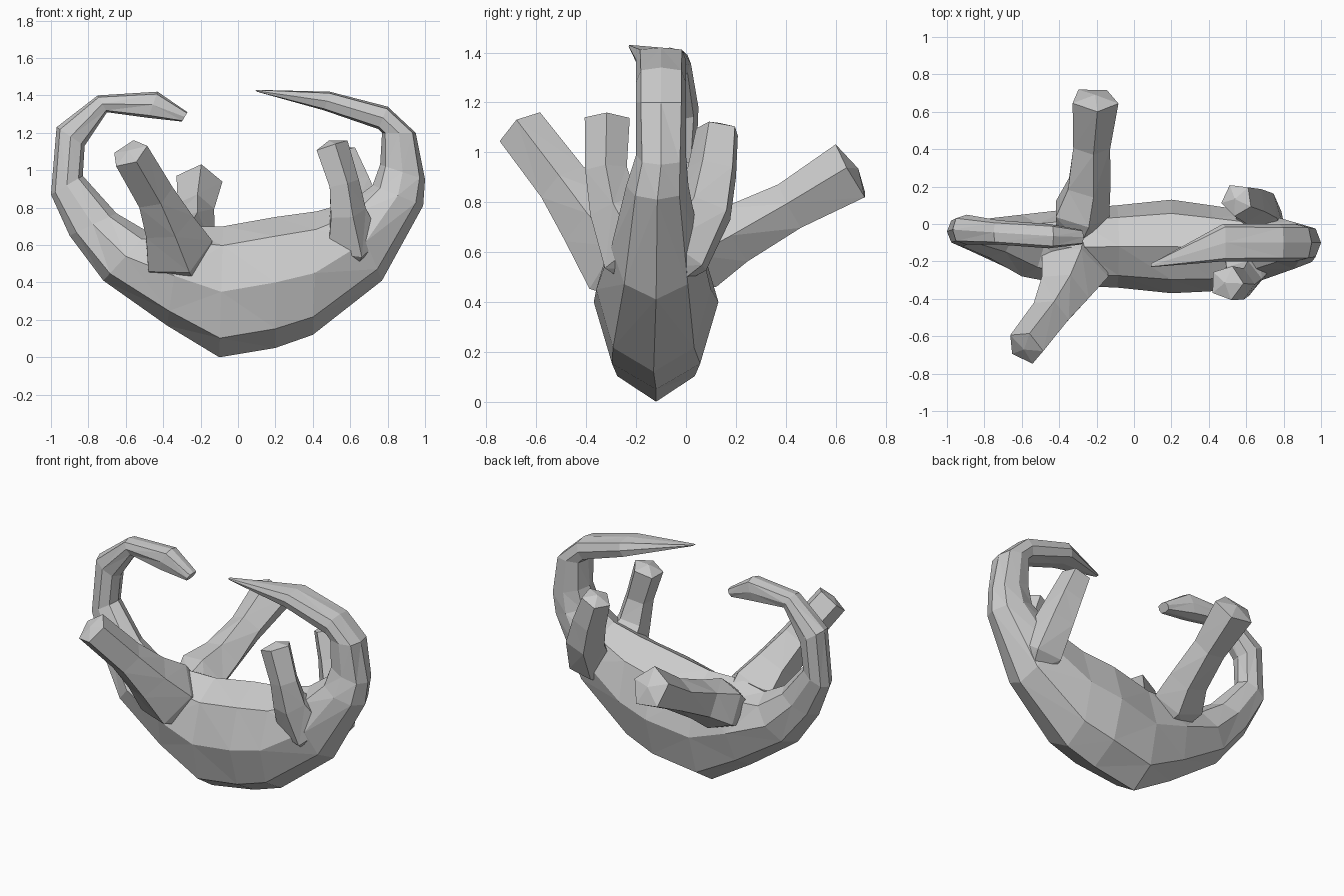
import bpy, bmesh, math
from mathutils import Vector

if "Cube" in bpy.data.objects:
    bpy.data.objects.remove(bpy.data.objects["Cube"])


def loft(name, rings, tip=None):
    """Skin point rings into a faceted closed mesh, optionally with a peaked end."""
    bm = bmesh.new()
    vs = [[bm.verts.new(p) for p in r] for r in rings]
    n = len(rings[0])
    for a, b in zip(vs, vs[1:]):
        for i in range(n):
            j = (i + 1) % n
            bm.faces.new((a[i], a[j], b[j], b[i]))
    bm.faces.new(vs[0])
    end = bm.faces.new(vs[-1])
    if tip:
        bmesh.ops.poke(bm, faces=[end], offset=0)
        bm.verts.ensure_lookup_table()
        bm.verts[-1].co = tip
    bmesh.ops.triangulate(bm, faces=bm.faces[:])
    bmesh.ops.recalc_face_normals(bm, faces=bm.faces[:])
    me = bpy.data.meshes.new(name)
    bm.to_mesh(me)
    bm.free()
    ob = bpy.data.objects.new(name, me)
    bpy.context.collection.objects.link(ob)
    return ob


def section(ox, oz, ix, iz, y0, y1, box=1.0, n=8):
    """Ring spanning outer and inner silhouette points and y0..y1; box < 1 squares it."""
    c = Vector(((ox + ix) / 2, (y0 + y1) / 2, (oz + iz) / 2))
    u = Vector((ox - ix, 0, oz - iz)) / 2
    w = Vector((0, (y1 - y0) / 2, 0))

    def p(v):
        return math.copysign(abs(v) ** box, v) if abs(v) > 1e-6 else 0.0
    return [c + u * p(math.cos(t)) + w * p(math.sin(t))
            for t in (2 * math.pi * k / n for k in range(n))]


def limb(name, path, n=5, turn=0.0, peak=0.03):
    """Tapered leg along points (x, y, z, radius)."""
    pts = [Vector(p[:3]) for p in path]
    rings = []
    for k, p in enumerate(pts):
        d = (pts[min(k + 1, len(pts) - 1)] - pts[max(k - 1, 0)]).normalized()
        u = d.cross(Vector((0, 1, 0))).normalized()
        w = d.cross(u)
        rings.append([p + path[k][3] * (u * math.cos(t) + w * math.sin(t))
                      for t in (turn + 2 * math.pi * i / n for i in range(n))])
    return loft(name, rings, pts[-1] + d * peak)


# Torso: belly-down crescent, sections are (outer x, z, inner x, z, y min, y max)
torso = [
    (-.90, .65, -.65, .77, -.18, .03),
    (-.72, .41, -.48, .67, -.28, .05),
    (-.38, .17, -.30, .70, -.33, .08),
    (-.10, .00, -.08, .70, -.34, .10),
    (.20, .05, .20, .75, -.37, .13),
    (.40, .12, .42, .78, -.36, .10),
    (.77, .41, .60, .83, -.30, .06),
    (.99, .81, .72, .92, -.24, .01),
]
# Thin curl on the left, rising from the torso and hooking back to centre
curl = [
    (-.27, 1.31, -.30, 1.26, -.11, -.03, .6),
    (-.43, 1.42, -.48, 1.28, -.13, .00, .6),
    (-.75, 1.40, -.70, 1.31, -.11, .02, .7),
    (-.97, 1.23, -.82, 1.13, -.11, .05, .8),
    (-1.0, .87, -.83, .97, -.12, .04, .9),
]
# Broad flattened sweep on the right, ending in a point
sweep = [
    (1.0, .95, .76, 1.03, -.20, .00, .8),
    (.95, 1.2, .77, 1.20, -.20, .00, .6),
    (.80, 1.34, .75, 1.22, -.20, .00, .6),
    (.49, 1.42, .46, 1.32, -.20, .00, .5),
    (.09, 1.43, .10, 1.42, -.23, -.21, .5),
]
loft("curled_body", [section(*s) for s in curl + torso + sweep])

# Legs, root (buried in the torso) to foot
limb("front_left_leg", [(-.29, -.12, .50, .15), (-.33, -.25, .58, .20),
                        (-.38, -.37, .72, .145), (-.45, -.49, .87, .11),
                        (-.58, -.66, 1.09, .105)], turn=.4, peak=.02)
limb("back_left_leg", [(-.30, -.05, .54, .12), (-.29, .06, .60, .16),
                       (-.25, .20, .67, .125), (-.23, .42, .78, .105),
                       (-.21, .665, .92, .13)], turn=.3, peak=.03)
limb("front_right_leg", [(.60, -.12, .54, .12), (.61, -.20, .62, .16),
                         (.58, -.29, .78, .105), (.56, -.32, .93, .088),
                         (.495, -.315, 1.13, .095)], turn=.6)
limb("back_right_leg", [(.68, -.10, .52, .10), (.69, -.02, .60, .14),
                        (.66, .08, .78, .12), (.61, .11, .93, .105),
                        (.55, .13, 1.09, .09)], turn=.2)
